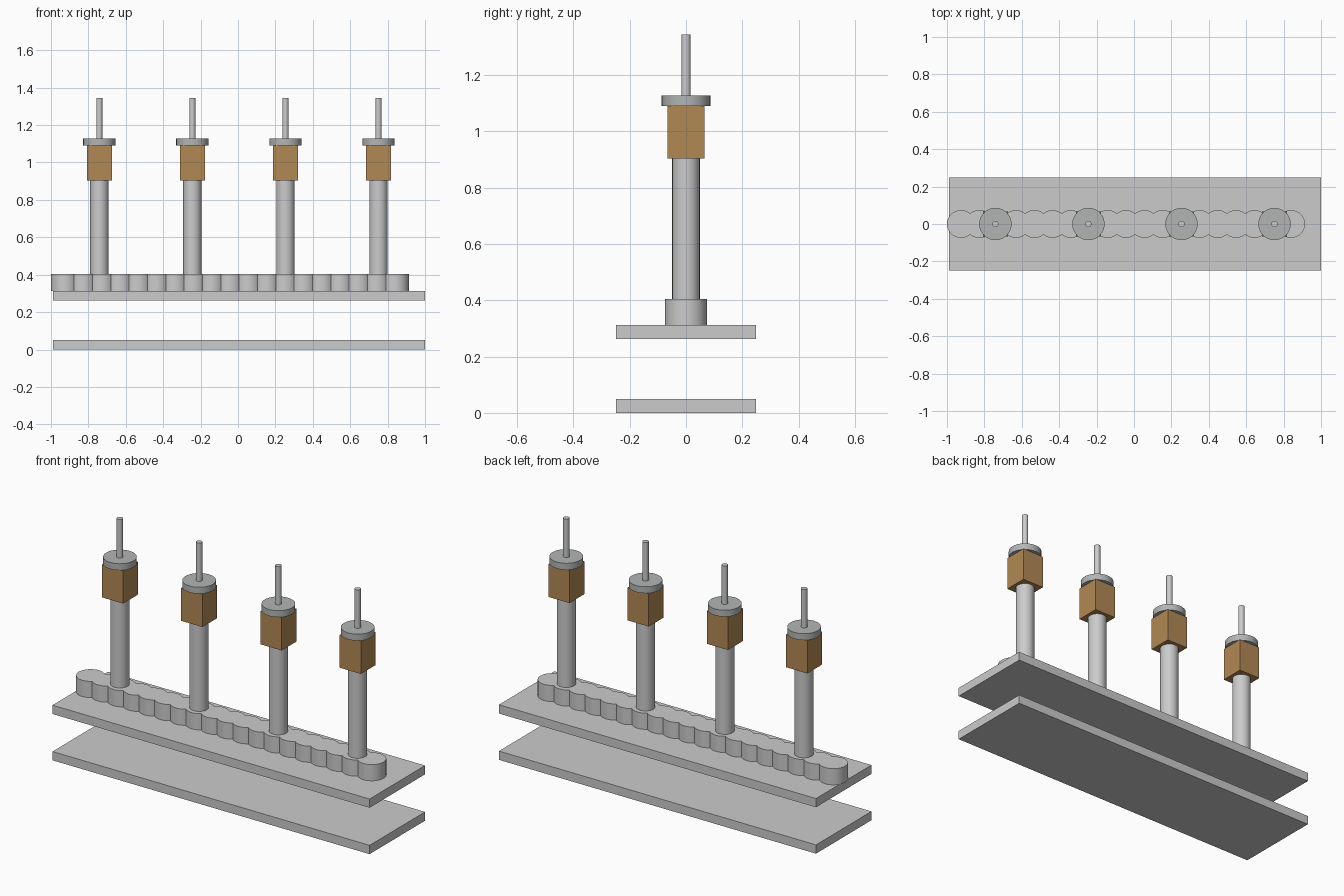
import bpy, math

if "Cube" in bpy.data.objects:
    bpy.data.objects.remove(bpy.data.objects["Cube"])

def material(name, color):
    m = bpy.data.materials.new(name)
    m.diffuse_color = color
    m.use_nodes = True
    m.node_tree.nodes["Principled BSDF"].inputs["Base Color"].default_value = m.diffuse_color
    return m

tan = material("tan", (0.45, 0.25, 0.09, 1))
light_grey = material("light_grey", (0.45, 0.46, 0.46, 1))

def box(name, x, sx, sy, z0, z1, mat=None):
    bpy.ops.mesh.primitive_cube_add(size=1, location=(x, 0, (z0 + z1) / 2))
    o = bpy.context.object
    o.name = name
    o.scale = (sx, sy, z1 - z0)
    bpy.ops.object.transform_apply(location=False, rotation=False, scale=True)
    if mat:
        o.data.materials.append(mat)
    return o

def cylinder(name, x, r, z0, z1, mat=None):
    bpy.ops.mesh.primitive_cylinder_add(vertices=32, radius=r, depth=z1 - z0,
                                        location=(x, 0, (z0 + z1) / 2))
    o = bpy.context.object
    o.name = name
    bpy.ops.object.shade_smooth_by_angle(angle=math.radians(30))
    if mat:
        o.data.materials.append(mat)
    return o

CX = 0.005

# Two parallel plates
box("lower_plate", CX, 1.99, 0.497, 0, 0.05)
box("upper_plate", CX, 1.99, 0.497, 0.263, 0.313)

# Row of overlapping rollers
R, FIRST, LAST, N = 0.0745, -0.9255, 0.84, 19
for i in range(N):
    cylinder(f"roller_{i + 1}", FIRST + (LAST - FIRST) * i / (N - 1), R, 0.313, 0.405)

# Four posts, each with block, washer and pin
for i in range(4):
    x = CX + (i - 1.5) * 0.4975
    cylinder(f"post_{i + 1}", x, 0.049, 0.405, 0.904)
    box(f"block_{i + 1}", x, 0.133, 0.133, 0.904, 1.09, tan)
    cylinder(f"washer_{i + 1}", x, 0.0865, 1.09, 1.127, light_grey)
    cylinder(f"pin_{i + 1}", x, 0.0165, 1.127, 1.345)
